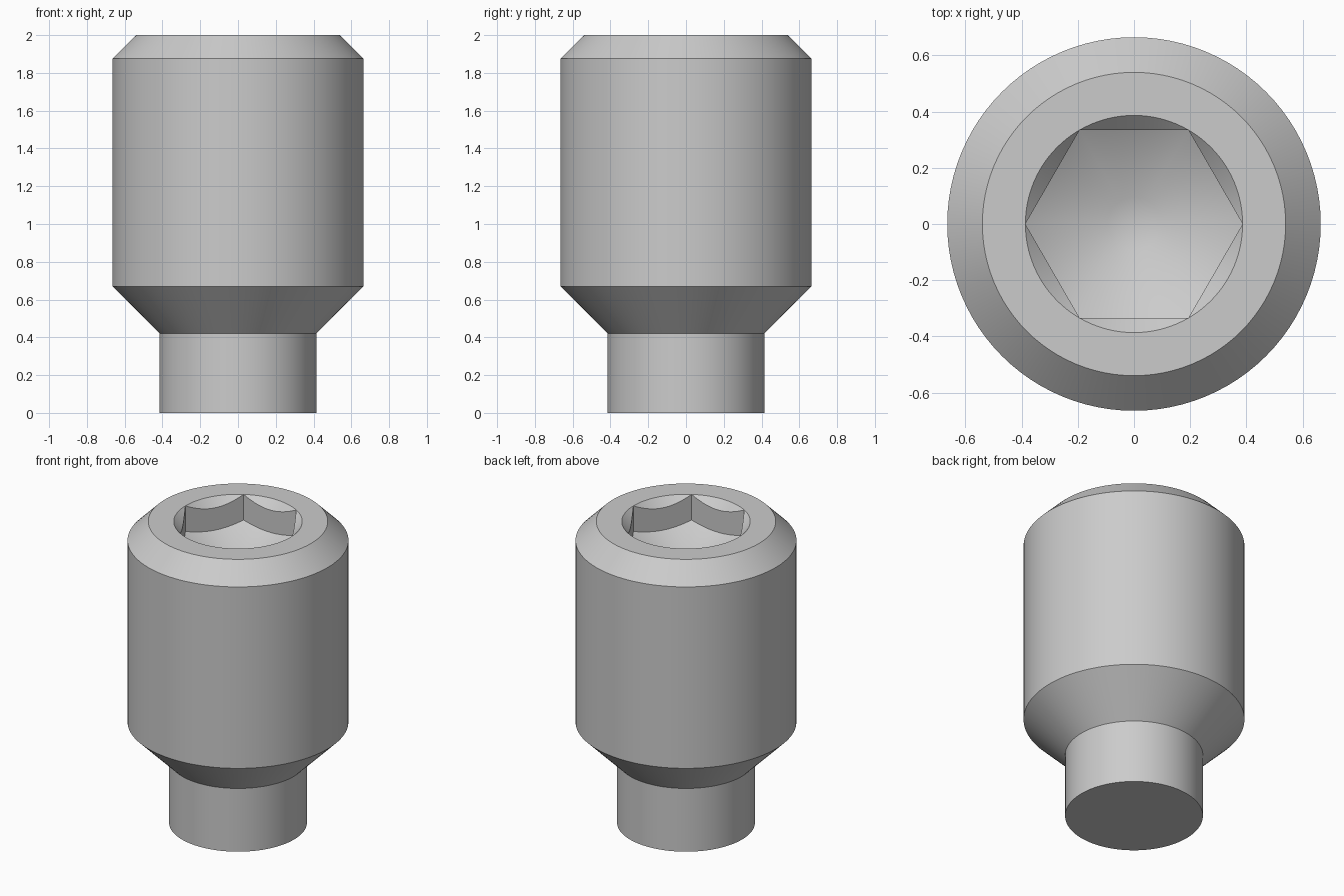
import bpy
import bmesh
from math import cos, sin, tan, radians, pi, tau

cube = bpy.data.objects.get("Cube")
if cube:
    bpy.data.objects.remove(cube, do_unlink=True)

SEGMENTS = 96
FLAT = 0.335                      # half the width across the hex flats
CORNER = FLAT / cos(pi / 6)       # hex corner radius
TOP = 2.0
SOCKET_FLOOR = 1.83               # height of the hex corners at the floor


def circle(radius, z):
    return lambda a: (radius, z)


def hex_radius(a):
    return FLAT / cos(a % (pi / 3) - pi / 6)


def hex_top(a):
    # Where the socket's lead-in cone meets the hex walls
    r = hex_radius(a)
    return r, TOP - (CORNER - r)


def hex_bottom(a):
    # Where the drilled conical floor meets the hex walls
    r = hex_radius(a)
    return r, SOCKET_FLOOR - (CORNER - r) * tan(radians(30))


TIP = 0.095
tip_z = SOCKET_FLOOR - (CORNER - TIP) * tan(radians(30))

# Rings from the underside, up the outside and down into the socket
rings = [
    circle(0.415, 0), circle(0.415, 0.42),            # dog point
    circle(0.665, 0.67), circle(0.665, 1.875),        # body
    circle(0.54, TOP), circle(CORNER, TOP),           # top chamfer and rim
    hex_top, hex_bottom, circle(TIP, tip_z),          # socket
]

bm = bmesh.new()
loops = []
for ring in rings:
    loop = []
    for i in range(SEGMENTS):
        a = tau * i / SEGMENTS
        r, z = ring(a)
        loop.append(bm.verts.new((r * cos(a), r * sin(a), z)))
    loops.append(loop)

for low, high in zip(loops, loops[1:]):
    for i in range(SEGMENTS):
        j = (i + 1) % SEGMENTS
        bm.faces.new((low[i], low[j], high[j], high[i]))
bm.faces.new(list(reversed(loops[0])))
bm.faces.new(loops[-1])
bmesh.ops.remove_doubles(bm, verts=bm.verts, dist=1e-5)
bmesh.ops.recalc_face_normals(bm, faces=bm.faces)

mesh = bpy.data.meshes.new("set_screw")
bm.to_mesh(mesh)
bm.free()
screw = bpy.data.objects.new("set_screw", mesh)
bpy.context.collection.objects.link(screw)

# Plain grey metal
steel = bpy.data.materials.new("grey_steel")
steel.use_nodes = True
colour = (0.6, 0.6, 0.6, 1)
steel.diffuse_color = colour
steel.node_tree.nodes["Principled BSDF"].inputs["Base Color"].default_value = colour
mesh.materials.append(steel)

bpy.ops.object.select_all(action='DESELECT')
screw.select_set(True)
bpy.context.view_layer.objects.active = screw
bpy.ops.object.shade_smooth_by_angle(angle=radians(35))
